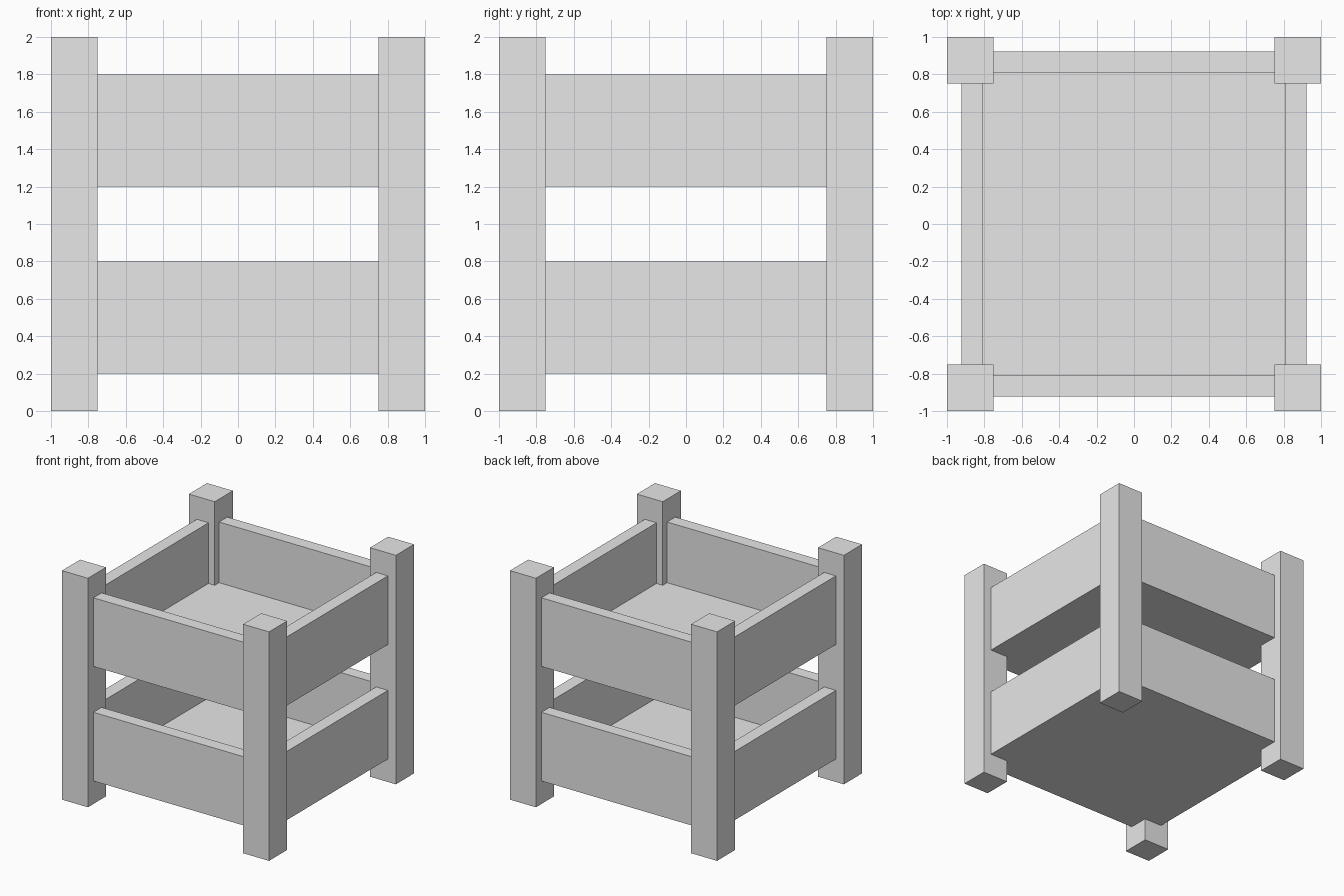
import bpy

# Remove the default cube
cube = bpy.data.objects.get("Cube")
if cube:
    bpy.data.objects.remove(cube, do_unlink=True)

# Single plain grey for the whole stand
grey = bpy.data.materials.new("light_grey")
grey.use_nodes = True
colour = (0.8, 0.8, 0.8, 1)
grey.diffuse_color = colour
grey.node_tree.nodes["Principled BSDF"].inputs["Base Color"].default_value = colour

POST_IN = 0.75     # inner face of the posts
WALL_IN = 0.81     # inner face of the side boards
WALL_OUT = 0.923   # outer face of the side boards
WALL_H = 0.6
FLOOR_T = 0.07


def box(name, low, high):
    """Axis-aligned box between two corners."""
    centre = [(a + b) / 2 for a, b in zip(low, high)]
    bpy.ops.mesh.primitive_cube_add(size=1, location=centre)
    obj = bpy.context.object
    obj.name = name
    obj.scale = [b - a for a, b in zip(low, high)]
    bpy.ops.object.transform_apply(location=False, rotation=False, scale=True)
    obj.data.materials.append(grey)


def span(side, inner, outer):
    """Ordered range on the positive or negative side."""
    return sorted((side * inner, side * outer))


# Four corner posts
for y_name, sy in (("front", -1), ("back", 1)):
    for x_name, sx in (("right", -1), ("left", 1)):
        x, y = span(sx, POST_IN, 1), span(sy, POST_IN, 1)
        box(f"{y_name}_{x_name}_post", (x[0], y[0], 0), (x[1], y[1], 2))

# Two trays, each with four boards and a floor flush with their lower edges
for level, z in (("lower", 0.2), ("upper", 1.2)):
    top = z + WALL_H
    for name, side in (("front", -1), ("back", 1)):
        y = span(side, WALL_IN, WALL_OUT)
        box(f"{level}_{name}_board", (-POST_IN, y[0], z), (POST_IN, y[1], top))
    for name, side in (("right", -1), ("left", 1)):
        x = span(side, WALL_IN, WALL_OUT)
        box(f"{level}_{name}_board", (x[0], -POST_IN, z), (x[1], POST_IN, top))
    box(f"{level}_floor", (-WALL_IN, -WALL_IN, z), (WALL_IN, WALL_IN, z + FLOOR_T))
